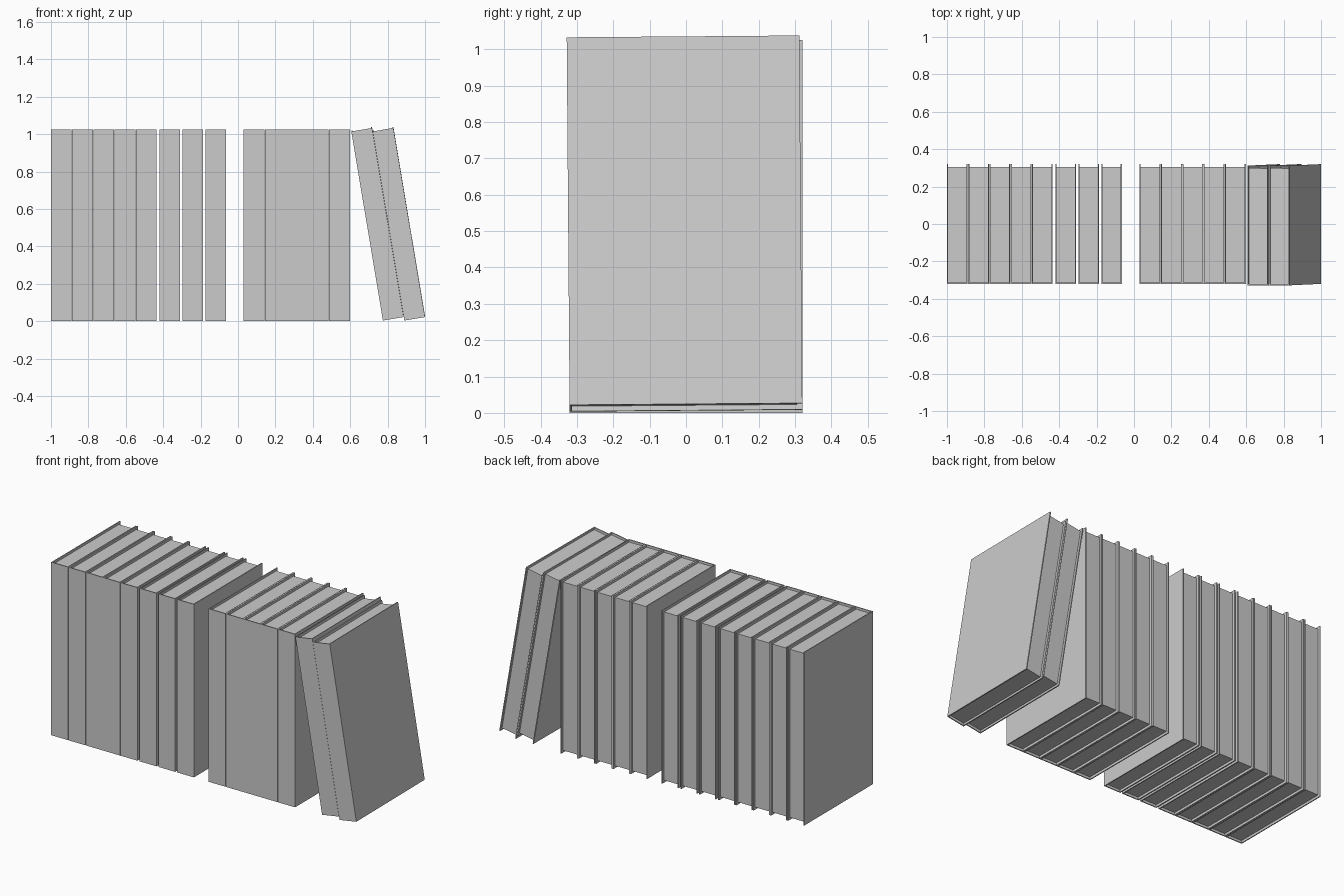
import bpy
from math import radians, sin, cos
from mathutils import Matrix

cube = bpy.data.objects.get("Cube")
if cube:
    bpy.data.objects.remove(cube, do_unlink=True)

GREY = (0.6, 0.6, 0.6, 1)
mat = bpy.data.materials.new("plain grey")
mat.use_nodes = True
mat.diffuse_color = GREY
mat.node_tree.nodes["Principled BSDF"].inputs["Base Color"].default_value = GREY

HEIGHT, DEPTH, COVER = 1.025, 0.64, 0.006
RECESS = 0.014  # how far the pages sit inside the covers


def make_object(name, verts, faces, placement):
    mesh = bpy.data.meshes.new(name)
    mesh.from_pydata(verts, [], faces)
    mesh.materials.append(mat)
    obj = bpy.data.objects.new(name, mesh)
    obj.matrix_world = placement
    bpy.context.collection.objects.link(obj)


def prism(name, outline, z0, z1, placement):
    """Extrude a plan outline (counter-clockwise) upward."""
    n = len(outline)
    verts = [(x, y, z) for z in (z0, z1) for x, y in outline]
    faces = [tuple(reversed(range(n))), tuple(range(n, 2 * n))]
    faces += [(i, (i + 1) % n, n + (i + 1) % n, n + i) for i in range(n)]
    make_object(name, verts, faces, placement)


def book(name, x, z, width, lean=0.0, pitch=0.0):
    """A hardback standing with its spine to the front, pivoting on its lower right edge."""
    front, back = -DEPTH / 2, DEPTH / 2
    place = (Matrix.Translation((x, 0, z)) @ Matrix.Rotation(radians(pitch), 4, 'X')
             @ Matrix.Rotation(radians(-lean), 4, 'Y'))
    # U-shaped cover: spine and two boards
    cover = [(0, front), (width, front), (width, back), (width - COVER, back),
             (width - COVER, front + COVER), (COVER, front + COVER),
             (COVER, back), (0, back)]
    prism(name + "_cover", cover, 0, HEIGHT, place)
    # Page block
    pages = [(COVER, front + COVER), (width - COVER, front + COVER),
             (width - COVER, back - RECESS), (COVER, back - RECESS)]
    prism(name + "_pages", pages, RECESS, HEIGHT - RECESS, place)


# Touching books on the left, the last one nearly upright
for i in range(5):
    book(f"left_book_{i + 1}", -1.0 + 0.1135 * i, 0, 0.111)

# Spaced books
for i in range(3):
    book(f"spaced_book_{i + 1}", -0.42 + 0.1225 * i, 0, 0.11)

# Touching books on the right
for i in range(5):
    book(f"right_book_{i + 1}", 0.03 + 0.1138 * i, 0, 0.1128)

# Two books leaning against the row
for i in range(2):
    book(f"leaning_book_{i + 1}", 0.775 + 0.1145 * i, 0.006, 0.112, 9.5, 0.45)
